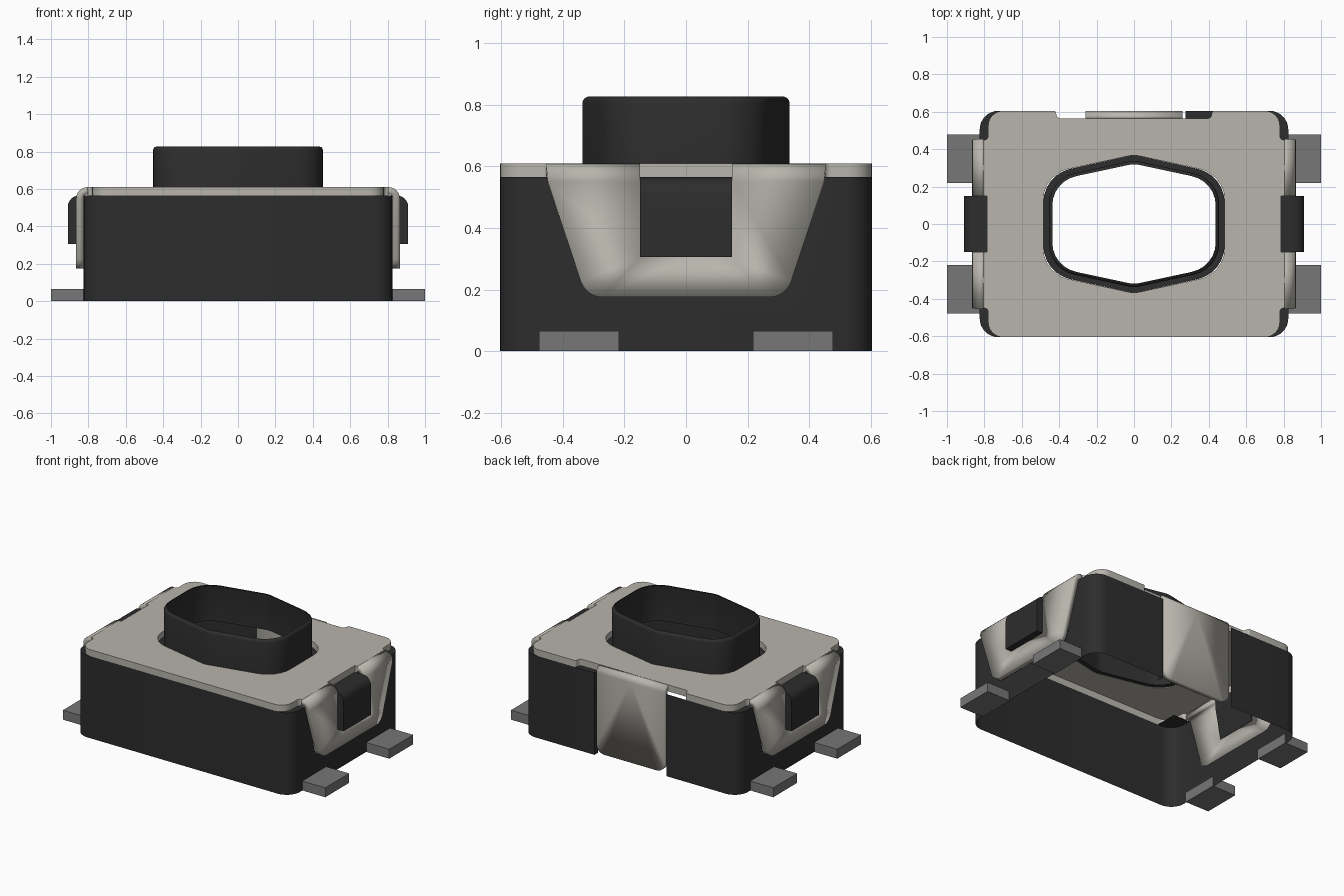
import bpy, bmesh, math
from mathutils import Vector

if "Cube" in bpy.data.objects:
    bpy.data.objects.remove(bpy.data.objects["Cube"], do_unlink=True)


def material(name, rgb):
    m = bpy.data.materials.new(name)
    m.use_nodes = True
    m.diffuse_color = (*rgb, 1)
    bsdf = m.node_tree.nodes["Principled BSDF"]
    bsdf.inputs["Base Color"].default_value = (*rgb, 1)
    bsdf.inputs["Roughness"].default_value = 0.6
    return m


BLACK = material("black plastic", (0.026, 0.026, 0.026))
SHEET = material("pale sheet metal", (0.48, 0.462, 0.415))
PIN = material("grey pin metal", (0.184, 0.184, 0.184))


def rounded(points, steps=6):
    """2D path; a point given as (x, y, r) becomes a fillet of radius r."""
    out = []
    n = len(points)
    for i, p in enumerate(points):
        c = Vector(p[:2])
        if len(p) == 2:
            out.append(c)
            continue
        a = (Vector(points[i - 1][:2]) - c).normalized()
        b = (Vector(points[(i + 1) % n][:2]) - c).normalized()
        half = a.angle(b) / 2
        centre = c + (a + b).normalized() * (p[2] / math.sin(half))
        t = p[2] / math.tan(half)
        s, e = c + a * t - centre, c + b * t - centre
        sweep = s.angle_signed(e)
        a0 = math.atan2(s.y, s.x)
        for k in range(steps + 1):
            w = a0 - sweep * k / steps
            out.append(centre + Vector((math.cos(w), math.sin(w))) * p[2])
    return out


def finish(name, bm, mat, face_out, mirror="", thickness=0):
    """Orient faces by the first face, then mirror and thicken."""
    bmesh.ops.remove_doubles(bm, verts=bm.verts, dist=1e-5)
    bmesh.ops.recalc_face_normals(bm, faces=bm.faces)
    bm.faces.ensure_lookup_table()
    bm.normal_update()
    if face_out and bm.faces[0].normal.dot(Vector(face_out)) < 0:
        bmesh.ops.reverse_faces(bm, faces=bm.faces)
    me = bpy.data.meshes.new(name)
    bm.to_mesh(me)
    bm.free()
    me.materials.append(mat)
    ob = bpy.data.objects.new(name, me)
    bpy.context.collection.objects.link(ob)
    if mirror:
        mod = ob.modifiers.new("Mirror", "MIRROR")
        mod.use_axis = ["x" in mirror, "y" in mirror, False]
    if thickness:
        mod = ob.modifiers.new("Solidify", "SOLIDIFY")
        mod.thickness = thickness
        mod.offset = -1
    bpy.ops.object.select_all(action="DESELECT")
    ob.select_set(True)
    bpy.context.view_layer.objects.active = ob
    bpy.ops.object.shade_smooth_by_angle(angle=math.radians(35))
    return ob


def face(bm, pts):
    return bm.faces.new([bm.verts.new(p) for p in pts])


def strip(bm, a, b):
    for i in range(len(a) - 1):
        face(bm, (a[i], a[i + 1], b[i + 1], b[i]))


def arc(cx, cz, r, steps=6):
    """Quarter bend from straight up to straight outward."""
    return [(cx + r * math.sin(k * math.pi / 2 / steps),
             cz + r * math.cos(k * math.pi / 2 / steps)) for k in range(steps + 1)]


W, D, TOP, LEDGE = 0.825, 0.605, 0.61, 0.565
R = 0.10

# Half outline of the side tab, shared with the opening behind it
TAB = rounded([(0, 0.175), (0.325, 0.175, 0.075), (0.449, 0.55), (0, 0.55)])[:-2]

# Body: open rounded wall with openings behind the sheet tabs
bm = bmesh.new()
opening = [(y, z) for y, z in TAB] + [(0.443, LEDGE)]
side = [(0, 0), (D - R, 0), (D - R, LEDGE)] + opening[::-1]
face(bm, [(W, y, z) for y, z in side])
face(bm, [(W, -y, z) for y, z in side])
for s in (1, -1):
    c = [(W - R + R * math.cos(t * math.pi / 16), s * (D - R + R * math.sin(t * math.pi / 16)))
         for t in range(9)]
    strip(bm, [(x, y, 0) for x, y in c], [(x, y, LEDGE) for x, y in c])
    face(bm, [(x, y, LEDGE) for x, y in c]
         + [(0.70, s * D, LEDGE), (0.70, s * 0.45, LEDGE), (W, s * 0.45, LEDGE)])
strip(bm, [(0, -D, 0), (W - R, -D, 0)], [(0, -D, LEDGE), (W - R, -D, LEDGE)])
strip(bm, [(0.275, D, 0), (W - R, D, 0)], [(0.275, D, LEDGE), (W - R, D, LEDGE)])
finish("body", bm, BLACK, (1, 0, 0), "x")

# Ledge and step beside the rear tab, on one side only
bm = bmesh.new()
strip(bm, [(0.275, D, 0), (0.275, 0.565, 0)], [(0.275, D, LEDGE), (0.275, 0.565, LEDGE)])
strip(bm, [(0.275, D, LEDGE), (0.44, D, LEDGE)], [(0.275, 0.565, LEDGE), (0.44, 0.565, LEDGE)])
finish("rear_step", bm, BLACK, (-1, 0, 0))


def hexagon(wx, wy):
    """Six-sided opening with soft corners."""
    y = wy - 0.105 * wx / 0.485
    return rounded([(0, wy, 0.12), (wx, y, 0.17), (wx, -y, 0.17),
                    (0, -wy, 0.12), (-wx, -y, 0.17), (-wx, y, 0.17)])


# Cover: top sheet with the button hole and a short turned-down rim
bm = bmesh.new()
hole = [p for p in hexagon(0.485, 0.37) if p.x > -1e-4]
hole.sort(key=lambda p: math.atan2(p.y, p.x), reverse=True)
outer = rounded([(0, -D), (0.78, -D, 0.08), (0.78, -0.45, 0.02), (0.805, -0.45),
                 (0.805, -0.15), (0.785, -0.15), (0.785, 0.15), (0.805, 0.15),
                 (0.805, 0.45), (0.78, 0.45, 0.02), (0.78, D, 0.08),
                 (0.42, D, 0.012), (0.41, 0.565, 0.02), (0.26, 0.565), (0, 0.565)])
top = face(bm, [(p.x, p.y, TOP) for p in outer + hole])
for e in list(top.edges):
    a, b = [v.co.copy() for v in e.verts]
    centre_line = a.x < 1e-3 and b.x < 1e-3
    side_bend = a.x > 0.80 and b.x > 0.80
    rear_bend = abs(a.y - 0.565) < 1e-3 and abs(b.y - 0.565) < 1e-3 and max(a.x, b.x) < 0.27
    if not (centre_line or side_bend or rear_bend):
        face(bm, (a, b, (b.x, b.y, LEDGE), (a.x, a.y, LEDGE)))
finish("cover", bm, SHEET, (0, 0, 1), "x")

# Side tabs: bent down, tapering, with a slot for the clip
bm = bmesh.new()
flat = [(0.865, y, z) for y, z in TAB] + [
    (0.865, 0.449, 0.55), (0.865, 0.15, 0.55), (0.865, 0.15, 0.305), (0.865, 0, 0.305)]
face(bm, flat)
bend = arc(0.805, 0.55, 0.06)
strip(bm, [(x, 0.15, z) for x, z in bend], [(x, 0.449 + (z - 0.55) * 0.1, z) for x, z in bend])
finish("side_tabs", bm, SHEET, (1, 0, 0), "xy", 0.038)

# Rear tab: wide strip bent down into its slot
bm = bmesh.new()
face(bm, [(x, D, z) for x, z in rounded(
    [(0, 0.02), (0.26, 0.02, 0.06), (0.26, 0.57), (0, 0.57)])])
bend = arc(0.565, 0.57, 0.04)
strip(bm, [(0, y, z) for y, z in bend], [(0.26, y, z) for y, z in bend])
finish("rear_tab", bm, SHEET, (0, 1, 0), "x", 0.034)

# Clips: rounded plastic catches in the tab slots
bm = bmesh.new()
prof = [(0.785, LEDGE)] + arc(0.85, 0.505, 0.06) + [(0.91, 0.305), (0.825, 0.305), (0.785, 0.5)]
a = [(x, -0.15, z) for x, z in prof]
b = [(x, 0.15, z) for x, z in prof]
strip(bm, a + a[:1], b + b[:1])
face(bm, a)
face(bm, b)
finish("clips", bm, BLACK, None, "x")

# Button: hollow collar with a soft top edge and a flange in the hole
bm = bmesh.new()
base = hexagon(0.455, 0.34)
rings = [(0.03, 0.57), (0, 0.57), (0, 0.805), (-0.003, 0.816), (-0.009, 0.823), (-0.018, 0.827)]
loops = [[(p.x * (1 + g / 0.455), p.y * (1 + g / 0.34), z) for p in base] for g, z in rings]
for lo, hi in zip(loops, loops[1:]):
    strip(bm, lo + lo[:1], hi + hi[:1])
finish("button", bm, BLACK, (0, 0, 1))

# Pins: four flat feet
bm = bmesh.new()
bmesh.ops.create_cube(bm, size=1)
bmesh.ops.scale(bm, verts=bm.verts, vec=(0.18, 0.26, 0.065))
bmesh.ops.translate(bm, verts=bm.verts, vec=(0.91, 0.348, 0.0325))
finish("pins", bm, PIN, None, "xy")
